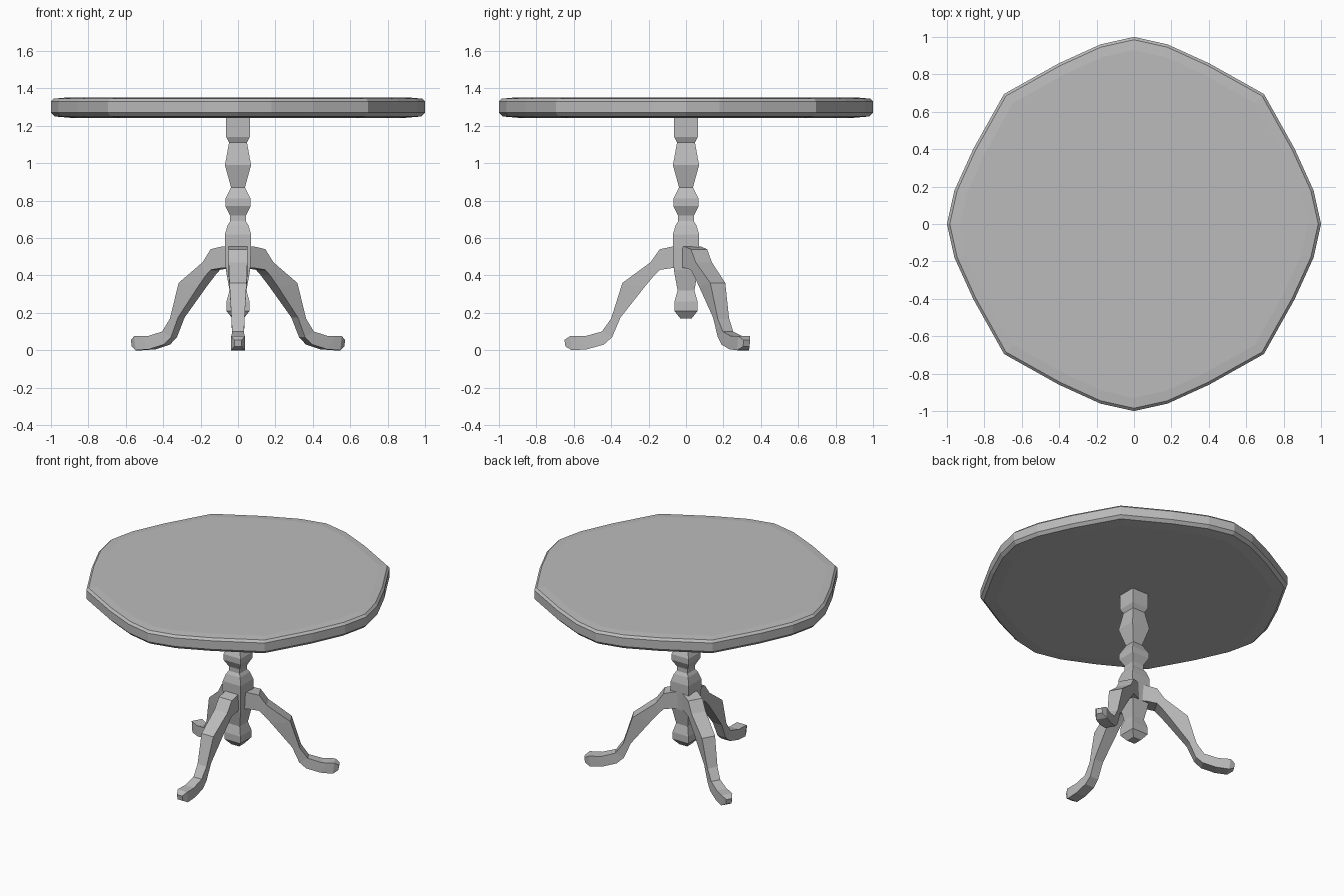
import bpy
import bmesh
from math import cos, sin, pi, radians

cube = bpy.data.objects.get("Cube")
if cube:
    bpy.data.objects.remove(cube, do_unlink=True)

GREY = (0.5, 0.5, 0.5, 1)
grey = bpy.data.materials.new("plain grey")
grey.use_nodes = True
grey.diffuse_color = GREY
grey.node_tree.nodes["Principled BSDF"].inputs["Base Color"].default_value = GREY


def loft(name, rings):
    """Skin a stack of equal-sized vertex rings and close both ends."""
    bm = bmesh.new()
    loops = [[bm.verts.new(point) for point in ring] for ring in rings]
    for lower, upper in zip(loops, loops[1:]):
        for i in range(len(lower)):
            j = (i + 1) % len(lower)
            bm.faces.new((lower[i], lower[j], upper[j], upper[i]))
    bm.faces.new(loops[0])
    bm.faces.new(loops[-1])
    bmesh.ops.recalc_face_normals(bm, faces=bm.faces)
    mesh = bpy.data.meshes.new(name)
    bm.to_mesh(mesh)
    bm.free()
    mesh.materials.append(grey)
    obj = bpy.data.objects.new(name, mesh)
    bpy.context.collection.objects.link(obj)
    return obj


# Tabletop: one quarter of the bowed outline, turned four times
quarter = [(0, 1), (0.18, 0.96), (0.4, 0.86),
           (0.695, 0.695), (0.86, 0.4), (0.96, 0.18)]
outline = []
for turn in range(4):
    c, s = round(cos(turn * pi / 2)), round(sin(turn * pi / 2))
    outline += [(c * x + s * y, c * y - s * x) for x, y in quarter]

edge_profile = [(0.9, 1.243), (0.98, 1.25), (1, 1.27),
                (1, 1.33), (0.985, 1.345), (0.93, 1.35)]
loft("tabletop", [[(x * k, y * k, z) for x, y in outline]
                  for k, z in edge_profile])

# Turned column with a square section: half width, height
column_profile = [(0.03, 0.17), (0.062, 0.21), (0.062, 0.26), (0.045, 0.32),
                  (0.065, 0.43), (0.07, 0.55), (0.07, 0.62), (0.055, 0.67),
                  (0.042, 0.69), (0.042, 0.72), (0.067, 0.77), (0.067, 0.81),
                  (0.037, 0.87), (0.07, 0.99), (0.048, 1.11), (0.063, 1.14),
                  (0.063, 1.25)]
corners = [(-1, -1), (1, -1), (1, 1), (-1, 1)]
loft("column", [[(x * w, y * w, z) for x, y in corners]
                for w, z in column_profile])

# Legs: upper reach and height, lower reach and height, half width
leg_stations = [
    (0, 0.555, 0, 0.44, 0.05),
    (0.07, 0.555, 0.07, 0.44, 0.05),
    (0.14, 0.54, 0.14, 0.43, 0.05),
    (0.19, 0.47, 0.17, 0.4, 0.05),
    (0.34, 0.36, 0.22, 0.34, 0.046),
    (0.4, 0.17, 0.35, 0.175, 0.035),
    (0.45, 0.1, 0.395, 0.07, 0.032),
    (0.54, 0.075, 0.44, 0.03, 0.035),
    (0.58, 0.075, 0.53, 0.005, 0.037),
    (0.62, 0.075, 0.61, 0, 0.037),
    (0.65, 0.055, 0.645, 0.02, 0.02),
]
leg_rings = [[(-w, -r1, z1), (w, -r1, z1), (w, -r2, z2), (-w, -r2, z2)]
             for r1, z1, r2, z2, w in leg_stations]
for name, angle in (("front_leg", 0), ("left_leg", 120), ("right_leg", 240)):
    loft(name, leg_rings).rotation_euler.z = radians(angle)
